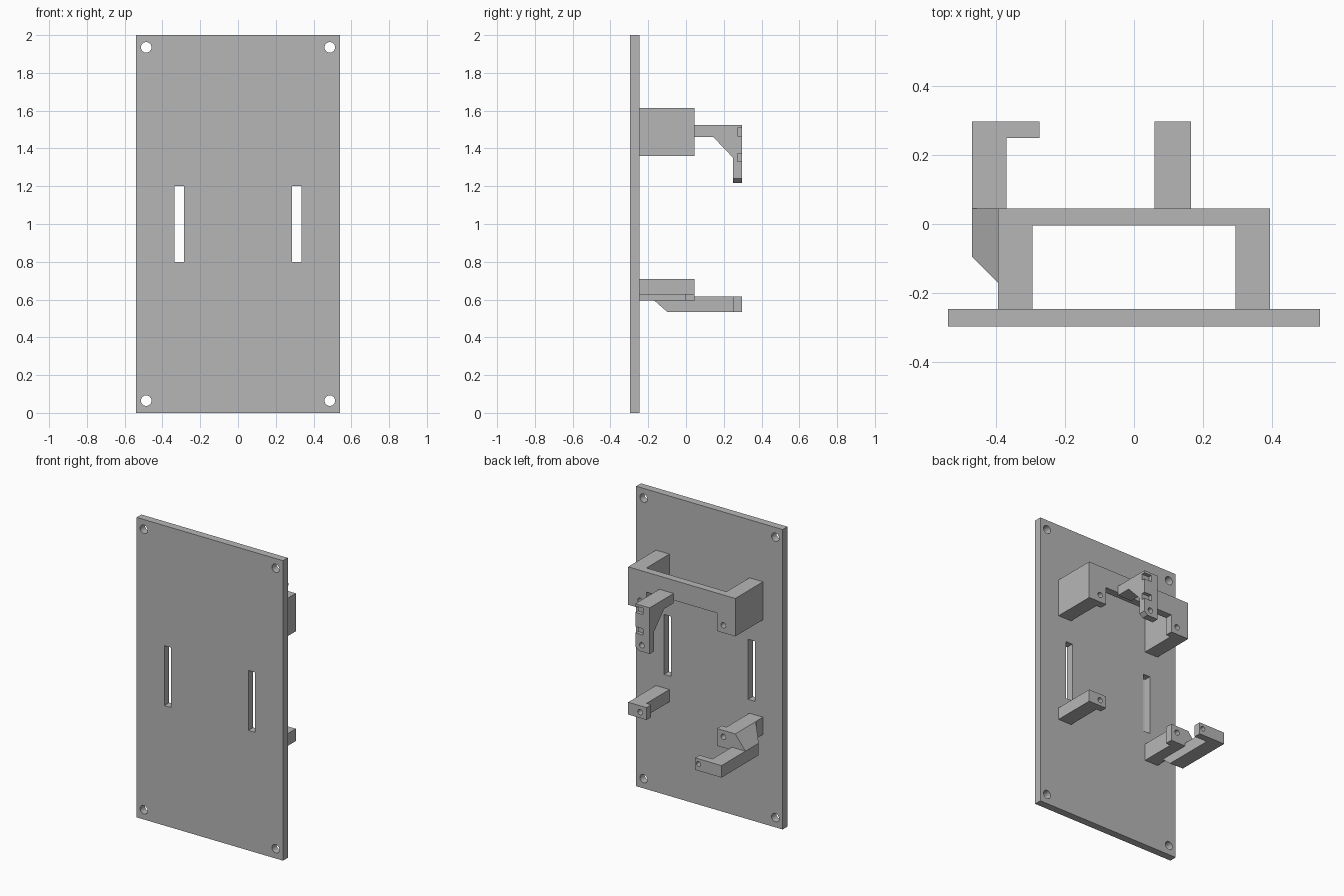
import bpy
import bmesh
from math import radians
from mathutils import Matrix, Vector

old = bpy.data.objects.get("Cube")
if old:
    bpy.data.objects.remove(old)

grey = bpy.data.materials.new("plain grey")
grey.use_nodes = True
grey.diffuse_color = (0.47, 0.47, 0.47, 1)
grey.node_tree.nodes["Principled BSDF"].inputs["Base Color"].default_value = (0.47, 0.47, 0.47, 1)


def finish(name, bm):
    bmesh.ops.recalc_face_normals(bm, faces=bm.faces)
    mesh = bpy.data.meshes.new(name)
    bm.to_mesh(mesh)
    bm.free()
    mesh.materials.append(grey)
    obj = bpy.data.objects.new(name, mesh)
    bpy.context.collection.objects.link(obj)
    return obj


def box(name, xs, ys, zs):
    bm = bmesh.new()
    size = Vector((xs[1] - xs[0], ys[1] - ys[0], zs[1] - zs[0]))
    mid = Vector((sum(xs), sum(ys), sum(zs))) / 2
    bmesh.ops.create_cube(bm, size=1, matrix=Matrix.Translation(mid) @ Matrix.Diagonal(size.to_4d()))
    return finish(name, bm)


def prism(name, points, start, end, axis):
    """Extrude a profile: (x, z) along y, (y, z) along x, or (x, y) along z."""
    place = {"x": lambda p: (start, p[0], p[1]),
             "y": lambda p: (p[0], start, p[1]),
             "z": lambda p: (p[0], p[1], start)}[axis]
    bm = bmesh.new()
    face = bm.faces.new([bm.verts.new(place(p)) for p in points])
    new = bmesh.ops.extrude_face_region(bm, geom=[face])["geom"]
    shift = Vector([(end - start) * (a == axis) for a in "xyz"])
    bmesh.ops.translate(bm, vec=shift, verts=[v for v in new if isinstance(v, bmesh.types.BMVert)])
    return finish(name, bm)


def hole(x, z, radius, ys):
    bm = bmesh.new()
    turn = Matrix.Translation((x, sum(ys) / 2, z)) @ Matrix.Rotation(radians(90), 4, "X")
    bmesh.ops.create_cone(bm, cap_ends=True, segments=24, radius1=radius, radius2=radius,
                          depth=ys[1] - ys[0], matrix=turn)
    return finish("hole_cutter", bm)


def cut(obj, cutters):
    for c in cutters:
        c.hide_render = True
        mod = obj.modifiers.new("cut", "BOOLEAN")
        mod.operation = "DIFFERENCE"
        mod.solver = "EXACT"
        mod.object = c
    graph = bpy.context.evaluated_depsgraph_get()
    mesh = bpy.data.meshes.new_from_object(obj.evaluated_get(graph))
    obj.modifiers.clear()
    obj.data = mesh
    for c in cutters:
        bpy.data.objects.remove(c)


FRONT, BACK = -0.297, -0.247      # plate faces
WALL, END = -0.005, 0.045         # bracket rear wall
TIP = (0.25, 0.297)               # outer ends of the arms
through = (-0.4, -0.1)
blind = (0.0, 0.1)

# Mounting plate with corner holes and two slots
plate = box("back_plate", (-0.54, 0.54), (FRONT, BACK), (0, 2))
cutters = []
for s in (-1, 1):
    cutters += [hole(s * 0.486, z, 0.028, through) for z in (0.065, 1.935)]
    cutters.append(box("slot_cutter", sorted((s * 0.285, s * 0.335)), through, (0.8, 1.2)))
cut(plate, cutters)

# Upper bridge: rear wall with a lower notch, carried by two legs
half = [(0.395, 1.613), (0.395, 1.36), (0.26, 1.36), (0.26, 1.48)]
wall = prism("bridge_wall", half + [(-x, z) for x, z in reversed(half)], WALL, END, "y")
cut(wall, [hole(s * 0.307, 1.41, 0.018, blind) for s in (-1, 1)])
for s, side in ((1, "left"), (-1, "right")):
    box("bridge_leg_" + side, sorted((s * 0.295, s * 0.395)), (BACK, WALL), (1.36, 1.613))

# Lower blocks, each widened inwards at its rear end
for s, side, low in ((1, "left", 0.628), (-1, "right", 0.595)):
    plan = [(0.295, BACK), (0.395, BACK), (0.395, END), (0.26, END), (0.26, WALL), (0.295, WALL)]
    block = prism("lower_block_" + side, [(s * x, y) for x, y in plan], low, 0.71, "z")
    cut(block, [hole(s * 0.307, 0.667, 0.018, blind)])

# Upper arm with a brace and a hanging tab
prism("upper_arm", [(END, 1.46), (END, 1.525), (TIP[0], 1.525), (TIP[0], 1.35), (0.145, 1.46)],
      0.06, 0.165, "x")
tab = prism("hanging_tab", [(0.06, 1.525), (0.165, 1.525), (0.165, 1.24), (0.14, 1.218), (0.06, 1.218)],
            TIP[0], TIP[1], "y")
cut(tab, [hole(0.118, 1.26, 0.018, (0.2, 0.35))] +
    [box("tie_cutter", (0.11, 0.2), (0.272, 0.32), (z, z + 0.042)) for z in (1.33, 1.467)])

# Lower arm with a hooked end
arm = prism("lower_arm", [(-0.47, END), (-0.37, END), (-0.37, TIP[0]), (-0.275, TIP[0]),
                          (-0.275, TIP[1]), (-0.47, TIP[1])], 0.535, 0.615, "z")
cut(arm, [hole(-0.30, 0.58, 0.016, (0.2, 0.35))])

# Sloped brace joining the lower arm to its block
bm = bmesh.new()
for x, z, front in ((-0.395, 0.71, -0.17), (-0.395, 0.597, -0.17), (-0.37, 0.597, -0.17),
                    (-0.47, 0.615, -0.095), (-0.47, 0.535, -0.095), (-0.37, 0.535, -0.1)):
    for y in (front, END):
        bm.verts.new((x, y, z))
hull = bmesh.ops.convex_hull(bm, input=bm.verts)
bmesh.ops.delete(bm, geom=[v for v in bm.verts if not v.link_faces], context="VERTS")
finish("lower_arm_brace", bm)
